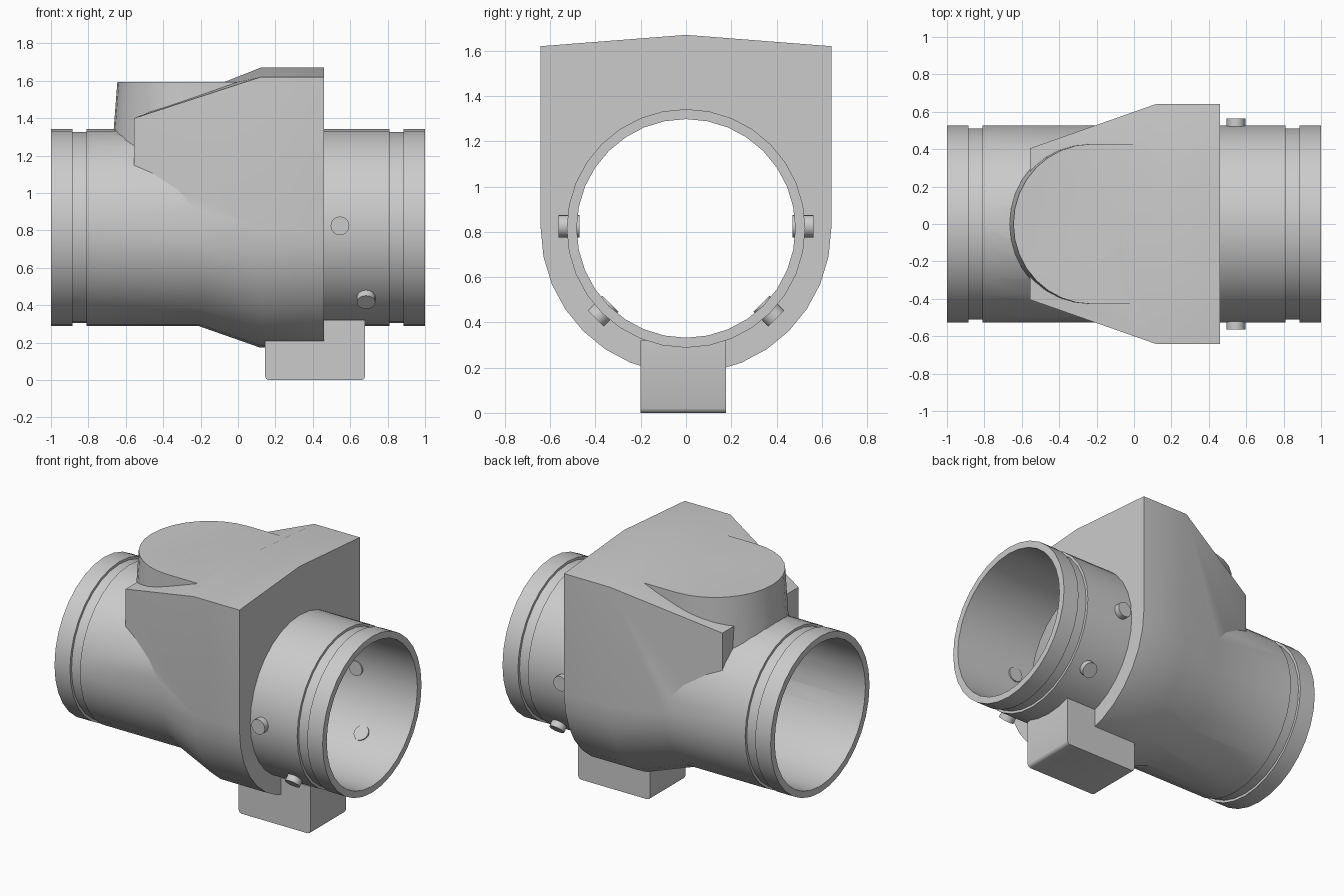
import bpy, bmesh
from math import sin, cos, pi, radians
from mathutils import Vector

if "Cube" in bpy.data.objects:
    bpy.data.objects.remove(bpy.data.objects["Cube"])

CZ = 0.815          # height of the pipe axis


def loft(name, rings):
    """Closed solid through a list of rings with equal point counts."""
    bm = bmesh.new()
    vs = [[bm.verts.new(p) for p in ring] for ring in rings]
    n = len(vs[0])
    for a, b in zip(vs, vs[1:]):
        for i in range(n):
            j = (i + 1) % n
            bm.faces.new((a[i], a[j], b[j], b[i]))
    bm.faces.new(vs[0])
    bm.faces.new(vs[-1])
    bmesh.ops.recalc_face_normals(bm, faces=bm.faces)
    me = bpy.data.meshes.new(name)
    bm.to_mesh(me)
    bm.free()
    ob = bpy.data.objects.new(name, me)
    bpy.context.collection.objects.link(ob)
    return ob


def circle(x, r, n=32):
    return [(x, r * cos(2 * pi * i / n), CZ + r * sin(2 * pi * i / n)) for i in range(n)]


def u_section(x, r, z_side, z_mid, n=16):
    """Round-bottomed section with straight walls and a ridged top."""
    arc = [(x, r * cos(pi * i / n), CZ - r * sin(pi * i / n)) for i in range(n + 1)]
    return arc + [(x, -r, z_side), (x, 0, z_mid), (x, r, z_side)]


def combine(target, other, operation):
    mod = target.modifiers.new(operation, 'BOOLEAN')
    mod.operation = operation
    mod.solver = 'EXACT'
    mod.object = other
    bpy.context.view_layer.objects.active = target
    bpy.ops.object.modifier_apply(modifier=mod.name)
    bpy.data.objects.remove(other, do_unlink=True)


def smooth(ob, angle=25):
    bpy.ops.object.select_all(action='DESELECT')
    ob.select_set(True)
    bpy.context.view_layer.objects.active = ob
    bpy.ops.object.shade_smooth_by_angle(angle=radians(angle))


# Pipe with a clamp groove near each end
R, G = 0.527, 0.511
half = [(0.81, R), (0.811, G), (0.884, G), (0.885, R), (1.0, R)]
profile = [(-x, r) for x, r in reversed(half)] + half
body = loft("valve_body", [circle(x, r) for x, r in profile])

# Tapered housing
housing = loft("housing", [u_section(-0.555, 0.405, 1.40, 1.402),
                           u_section(0.12, 0.642, 1.62, 1.67),
                           u_section(0.46, 0.642, 1.62, 1.67)])
combine(body, housing, 'UNION')


# Round-nosed pad on the upper slope
def pad_ring(z, shift, n=16):
    nose = [(-0.235 + shift - 0.42 * sin(pi * i / n), 0.428 * cos(pi * i / n), z)
            for i in range(n + 1)]
    return nose + [(0.06, -0.428, z), (0.06, 0.428, z)]


combine(body, loft("pad", [pad_ring(1.08, -0.03), pad_ring(1.595, 0.01)]), 'UNION')

# Through bore and the wider inner chamber
combine(body, loft("bore", [circle(-1.1, 0.483), circle(1.1, 0.483)]), 'DIFFERENCE')
combine(body, loft("chamber", [u_section(-0.50, 0.36, 1.34, 1.342),
                               u_section(0.12, 0.585, 1.56, 1.61),
                               u_section(0.41, 0.585, 1.56, 1.61)]), 'DIFFERENCE')
smooth(body)

# Mounting foot with rounded lower edges
b = 0.02
outline = [(0.145, 0.32), (0.145, b), (0.151, 0.006), (0.145 + b, 0),
           (0.68 - b, 0), (0.674, 0.006), (0.68, b), (0.68, 0.32)]
foot = loft("foot", [[(x, y, z) for x, z in outline] for y in (-0.2, 0.177)])
smooth(foot, 50)

# Short pegs through the outlet wall: two level, two on the lower diagonals
for label, x, ang in (("level_peg", 0.545, 0), ("lower_peg", 0.685, -45)):
    for side, tag in ((1, "back"), (-1, "front")):
        a = radians(ang)
        out = Vector((0, side * cos(a), sin(a)))
        bpy.ops.mesh.primitive_cylinder_add(
            vertices=16, radius=0.05, depth=0.093,
            location=Vector((x, 0, CZ + (0.01 if ang == 0 else 0))) + out * 0.5175,
            rotation=out.to_track_quat('Z', 'Y').to_euler())
        peg = bpy.context.object
        peg.name = f"{label}_{tag}"
        smooth(peg)
